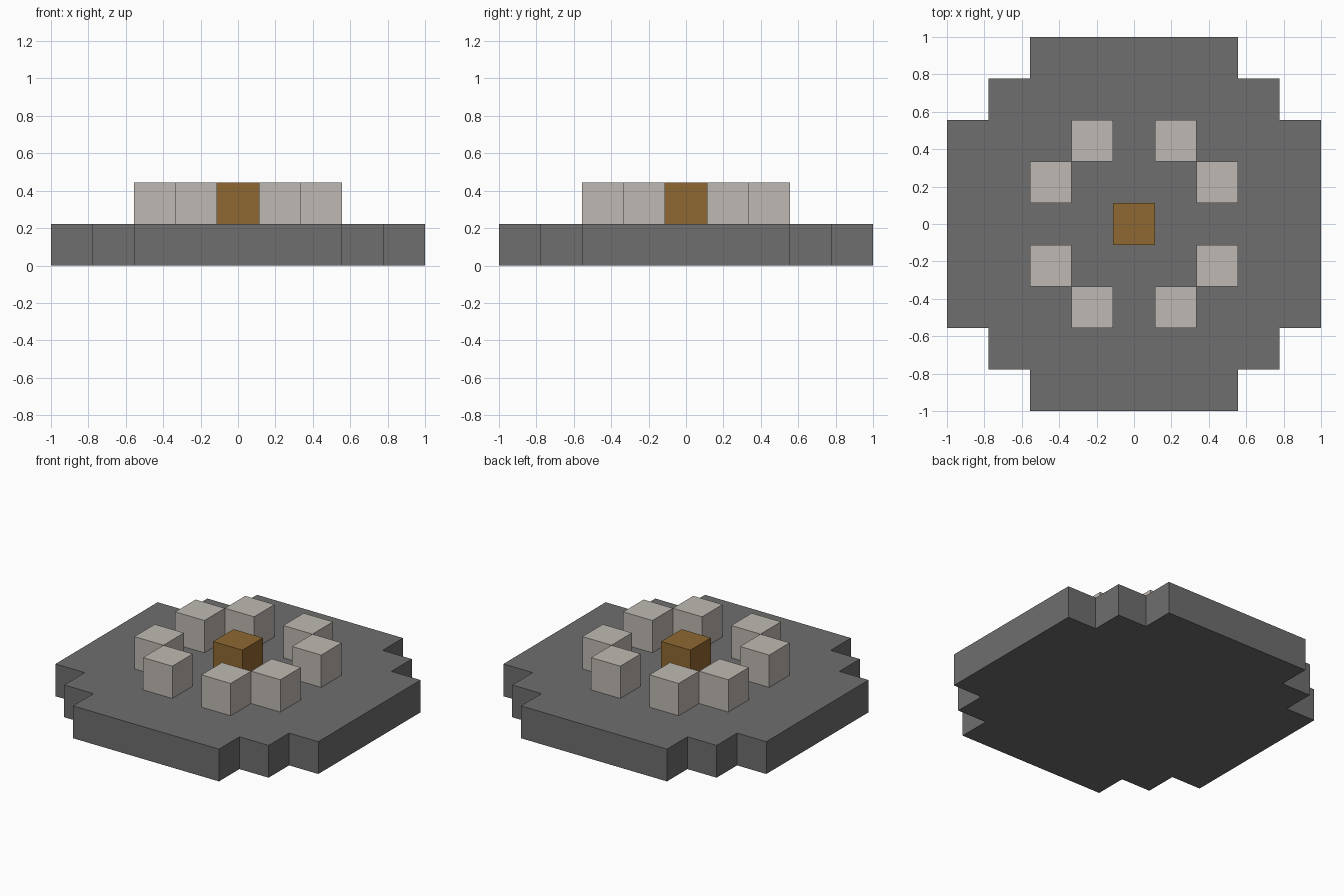
import bpy
import bmesh
from mathutils import Vector

cube = bpy.data.objects.get("Cube")
if cube:
    bpy.data.objects.remove(cube, do_unlink=True)

U = 2 / 9  # one block


def make_material(name, color):
    mat = bpy.data.materials.new(name)
    mat.use_nodes = True
    mat.diffuse_color = (*color, 1)
    mat.node_tree.nodes["Principled BSDF"].inputs["Base Color"].default_value = (*color, 1)
    return mat


def add_object(name, bm, mat):
    bmesh.ops.recalc_face_normals(bm, faces=bm.faces)
    mesh = bpy.data.meshes.new(name)
    bm.to_mesh(mesh)
    bm.free()
    mesh.materials.append(mat)
    obj = bpy.data.objects.new(name, mesh)
    bpy.context.collection.objects.link(obj)
    return obj


def add_block(name, x, y, mat):
    bm = bmesh.new()
    bmesh.ops.create_cube(bm, size=U)
    obj = add_object(name, bm, mat)
    obj.location = (x * U, y * U, 1.5 * U)


dark_grey = make_material("dark grey", (0.156, 0.156, 0.156))
pale_stone = make_material("pale stone", (0.521, 0.485, 0.445))
brown = make_material("brown", (0.275, 0.138, 0.032))

# Stepped round base: one corner staircase turned to all four corners
corner = [(2.5, 4.5), (2.5, 3.5), (3.5, 3.5), (3.5, 2.5), (4.5, 2.5)]
outline = []
for turn in range(4):
    outline += corner
    corner = [(y, -x) for x, y in corner]
bm = bmesh.new()
bottom = bm.faces.new([bm.verts.new((x * U, y * U, 0)) for x, y in outline])
top = bmesh.ops.extrude_face_region(bm, geom=[bottom], use_keep_orig=True)
top_verts = [g for g in top["geom"] if isinstance(g, bmesh.types.BMVert)]
bmesh.ops.translate(bm, verts=top_verts, vec=Vector((0, 0, U)))
add_object("base", bm, dark_grey)

# Ring of stones, two in each quarter
for side, sx in (("left", 1), ("right", -1)):
    for end, sy in (("back", 1), ("front", -1)):
        add_block(f"inner_stone_{end}_{side}", sx, 2 * sy, pale_stone)
        add_block(f"outer_stone_{end}_{side}", 2 * sx, sy, pale_stone)

# Block in the middle
add_block("centre_block", 0, 0, brown)
